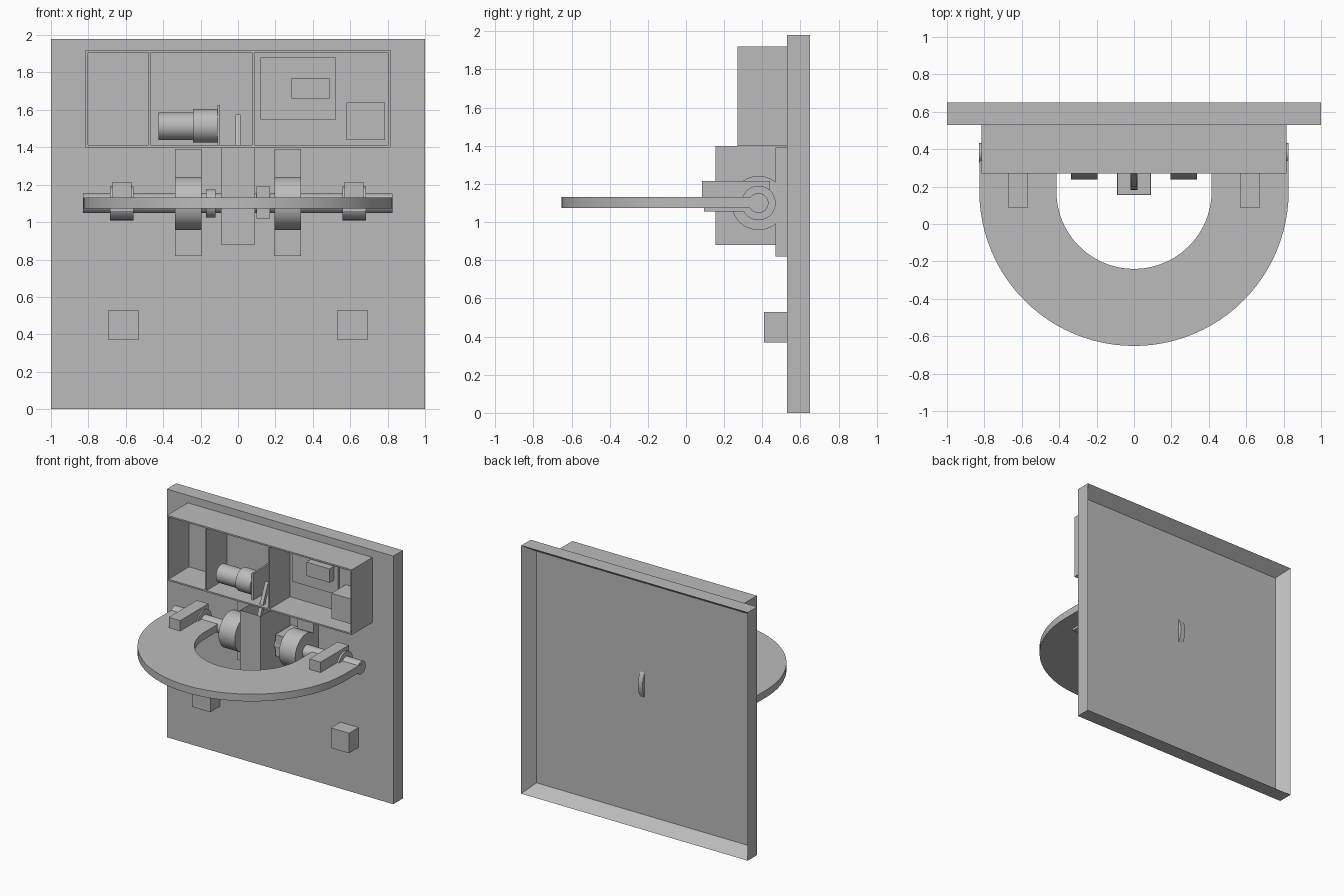
import bpy, bmesh
from math import cos, sin, pi, atan2, hypot
from mathutils import Matrix

if "Cube" in bpy.data.objects:
    bpy.data.objects.remove(bpy.data.objects["Cube"], do_unlink=True)

GREY = (0.5, 0.5, 0.5, 1)
mat = bpy.data.materials.new("plain grey")
mat.use_nodes = True
mat.diffuse_color = GREY
mat.node_tree.nodes["Principled BSDF"].inputs["Base Color"].default_value = GREY

AXLE_Y, AXLE_Z = 0.38, 1.1


def finish(name, bm, smooth=False):
    bmesh.ops.recalc_face_normals(bm, faces=bm.faces)
    mesh = bpy.data.meshes.new(name)
    bm.to_mesh(mesh)
    bm.free()
    mesh.materials.append(mat)
    ob = bpy.data.objects.new(name, mesh)
    bpy.context.collection.objects.link(ob)
    if smooth:
        bpy.ops.object.select_all(action="DESELECT")
        ob.select_set(True)
        bpy.context.view_layer.objects.active = ob
        bpy.ops.object.shade_smooth_by_angle(angle=pi / 6)
    return ob


def add_box(bm, x, y, z):
    """Box from (low, high) pairs on each axis."""
    spans = (x, y, z)
    size = [b - a for a, b in spans]
    mid = [(a + b) / 2 for a, b in spans]
    bmesh.ops.create_cube(bm, matrix=Matrix.Translation(mid) @ Matrix.Diagonal((*size, 1)))


def box(name, x, y, z):
    bm = bmesh.new()
    add_box(bm, x, y, z)
    return finish(name, bm)


def cylinder(name, x, radius, y=AXLE_Y, z=AXLE_Z):
    """Cylinder lying along x."""
    bm = bmesh.new()
    place = Matrix.Translation((sum(x) / 2, y, z)) @ Matrix.Rotation(pi / 2, 4, "Y")
    bmesh.ops.create_cone(bm, cap_ends=True, segments=40, radius1=radius,
                          radius2=radius, depth=x[1] - x[0], matrix=place)
    return finish(name, bm, True)


def both_sides(low, high):
    return (("right", (-high, -low)), ("left", (low, high)))


# Wall panel: thin front sheet with a deep rim behind it
bm = bmesh.new()
add_box(bm, (-1, 1), (0.53, 0.65), (0, 1.98))
back = max(bm.faces, key=lambda f: f.calc_center_median().y)
bmesh.ops.inset_region(bm, faces=[back], thickness=0.093)
bmesh.ops.translate(bm, verts=back.verts, vec=(0, -0.1, 0))
finish("wall_panel", bm)

# Open-fronted cabinet with two dividers
W, T = 0.815, 0.012
DEPTH, LOW, TOP = (0.27, 0.53), 1.4, 1.92
box("cabinet_top", (-W, W), DEPTH, (TOP - T, TOP))
box("cabinet_floor", (-W, W), DEPTH, (LOW, LOW + T))
for side, x in both_sides(W - T, W):
    box(side + "_cabinet_wall", x, DEPTH, (LOW + T, TOP - T))
for i, x in enumerate((-0.473, 0.082)):
    box(f"cabinet_divider_{i + 1}", (x - T / 2, x + T / 2), DEPTH, (LOW + T, TOP - T))

# Cabinet contents: control board and geared motor
box("circuit_board", (0.12, 0.525), (0.51, 0.53), (1.55, 1.88))
box("board_module", (0.285, 0.49), (0.455, 0.51), (1.66, 1.77))
box("power_supply", (0.58, 0.785), (0.35, 0.53), (1.44, 1.64))
cylinder("motor_body", (-0.425, -0.24), 0.073, 0.4, 1.513)
cylinder("motor_gearbox", (-0.24, -0.11), 0.09, 0.4, 1.515)
box("motor_plate", (-0.11, -0.095), (0.33, 0.53), (LOW + T, 1.625))

# Central housing, open at the top, with the wheel inside
bm = bmesh.new()
add_box(bm, (-0.09, 0.09), (0.155, 0.53), (0.88, LOW))
lid = max(bm.faces, key=lambda f: f.calc_center_median().z)
bmesh.ops.inset_region(bm, faces=[lid], thickness=0.008)
bmesh.ops.translate(bm, verts=lid.verts, vec=(0, 0, -0.51))
finish("wheel_housing", bm)
cylinder("inner_wheel", (-0.02, 0.02), 0.197)

# Tilted lever rising from the housing into the cabinet
start, end = (0.21, 1.18), (0.375, 1.57)
dy, dz = end[0] - start[0], end[1] - start[1]
bm = bmesh.new()
place = (Matrix.Translation((0, (start[0] + end[0]) / 2, (start[1] + end[1]) / 2))
         @ Matrix.Rotation(-atan2(dy, dz), 4, "X")
         @ Matrix.Diagonal((0.028, 0.028, hypot(dy, dz), 1)))
bmesh.ops.create_cube(bm, matrix=place)
finish("lever", bm)

# Axle with drums, collars and brackets
cylinder("axle", (-0.828, 0.825), 0.052)
cylinder("shaft_collar", (-0.17, -0.12), 0.075)
box("shaft_sensor", (0.1, 0.17), (0.33, 0.53), (1.02, 1.19))
for side, x in both_sides(0.195, 0.338):
    cylinder(side + "_drum", x, 0.142)
    box(side + "_drum_bracket", x, (0.47, 0.53), (0.82, 1.39))
for side, x in both_sides(0.56, 0.685):
    cylinder(side + "_hinge_collar", x, 0.09)
    box(side + "_lower_clamp", x, (0.095, AXLE_Y), (1.055, 1.076))
for side, x in both_sides(0.57, 0.67):
    box(side + "_upper_arm", x, (0.085, 0.44), (1.13, 1.215))

# U-shaped ring: half annulus with straight ends reaching the axle
OUTER, INNER, CY, STEPS = 0.827, 0.415, 0.175, 48


def u_path(r):
    arc = [(r * cos(a), CY + r * sin(a)) for a in
           (pi + pi * i / STEPS for i in range(STEPS + 1))]
    return [(-r, AXLE_Y)] + arc + [(r, AXLE_Y)]


bm = bmesh.new()
outer, inner = ([bm.verts.new((x, y, 1.074)) for x, y in u_path(r)] for r in (OUTER, INNER))
faces = [bm.faces.new((outer[i], outer[i + 1], inner[i + 1], inner[i]))
         for i in range(len(outer) - 1)]
raised = bmesh.ops.extrude_face_region(bm, geom=faces)["geom"]
bmesh.ops.translate(bm, verts=[g for g in raised if isinstance(g, bmesh.types.BMVert)],
                    vec=(0, 0, 0.058))
finish("u_shaped_ring", bm, True)

# Rest blocks low on the panel
for side, x in both_sides(0.532, 0.693):
    box(side + "_rest_block", x, (0.41, 0.53), (0.37, 0.53))
